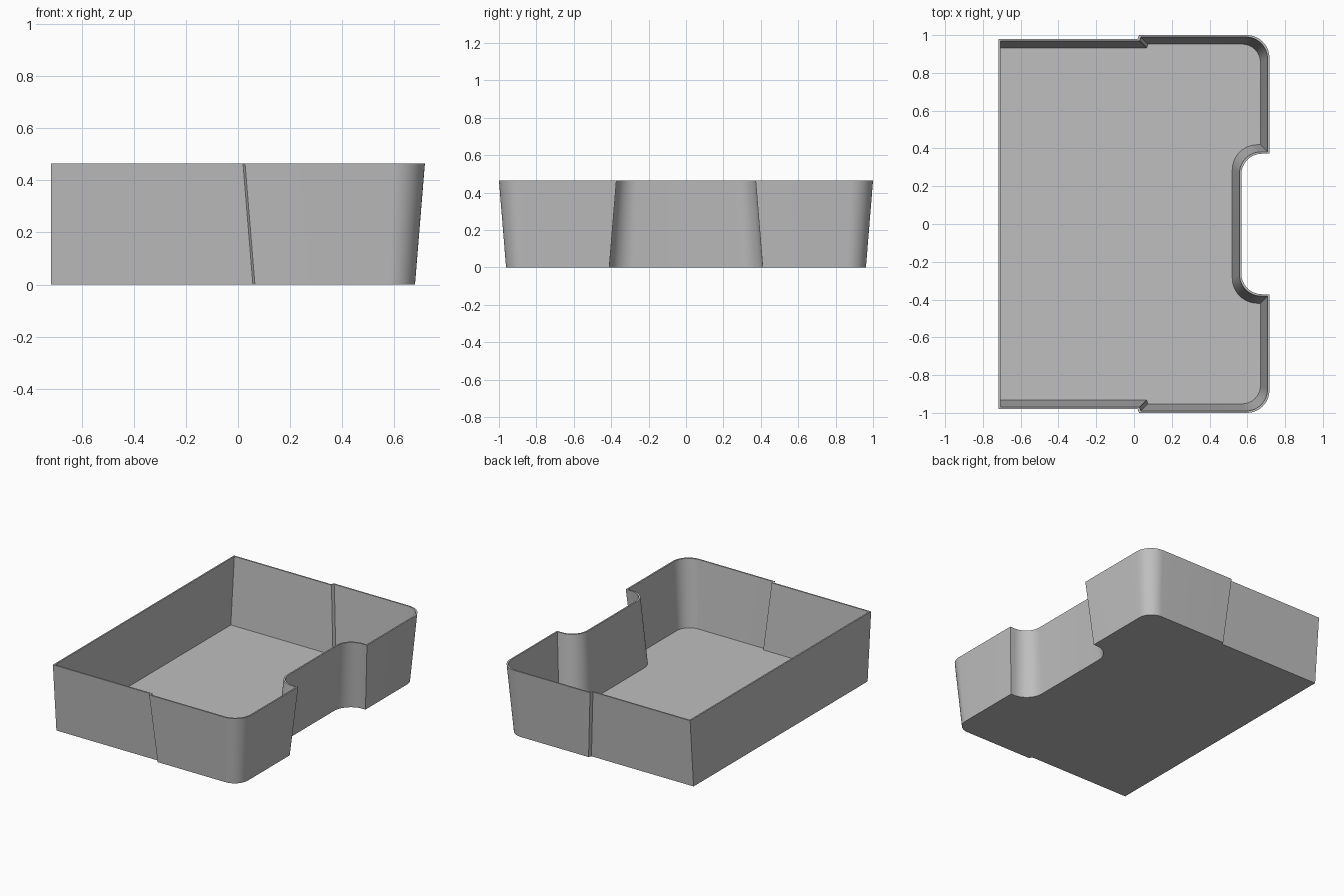
import bpy
import bmesh
from math import cos, sin, radians

cube = bpy.data.objects.get("Cube")
if cube:
    bpy.data.objects.remove(cube, do_unlink=True)

HEIGHT = 0.465
TAPER = 0.038      # inward lean of the walls at the base
WALL = 0.01        # wall and floor thickness
HALF_X = 0.717
STEPS = 12


def arc(cx, cy, r, start, end):
    angles = [radians(start + (end - start) * i / STEPS) for i in range(STEPS + 1)]
    return [(cx + r * cos(a), cy + r * sin(a)) for a in angles]


def outline(inset, left_inset):
    """Tray outline moved inward; the left wall has its own inset."""
    d = inset
    corner = 0.12 - 0.5 * d
    notch = 0.11 + 0.5 * d
    right, back = HALF_X - d, 1.0 - d
    notch_x, notch_y = 0.568 - d, 0.372 + d
    half = [(-HALF_X + left_inset, 0.98 - d), (0.019 + d, 0.98 - d), (0.027 + d, back)]
    half += arc(right - corner, back - corner, corner, 90, 0)
    half += [(right, notch_y)]
    half += arc(notch_x + notch, notch_y - notch, notch, 90, 180)
    return half + [(x, -y) for x, y in reversed(half)]


# Open tray: outer skin, rim, inner skin and floor
bm = bmesh.new()
levels = [
    (outline(TAPER, 0), 0),
    (outline(0, 0), HEIGHT),
    (outline(WALL, WALL), HEIGHT),
    (outline(TAPER + WALL, WALL), WALL),
]
rings = [[bm.verts.new((x, y, z)) for x, y in pts] for pts, z in levels]
for low, high in zip(rings, rings[1:]):
    for i in range(len(low)):
        j = (i + 1) % len(low)
        bm.faces.new((low[i], low[j], high[j], high[i]))
bm.faces.new(rings[0])
bm.faces.new(rings[-1])
bmesh.ops.recalc_face_normals(bm, faces=bm.faces)

mesh = bpy.data.meshes.new("notched_tray")
bm.to_mesh(mesh)
bm.free()
tray = bpy.data.objects.new("notched_tray", mesh)
bpy.context.collection.objects.link(tray)

# Plain grey finish
grey = bpy.data.materials.new("plain_grey")
grey.use_nodes = True
colour = (0.52, 0.52, 0.52, 1)
grey.diffuse_color = colour
grey.node_tree.nodes["Principled BSDF"].inputs["Base Color"].default_value = colour
mesh.materials.append(grey)

# Smooth rounded corners, crisp edges
bpy.ops.object.select_all(action='DESELECT')
tray.select_set(True)
bpy.context.view_layer.objects.active = tray
bpy.ops.object.shade_smooth_by_angle(angle=radians(30))
